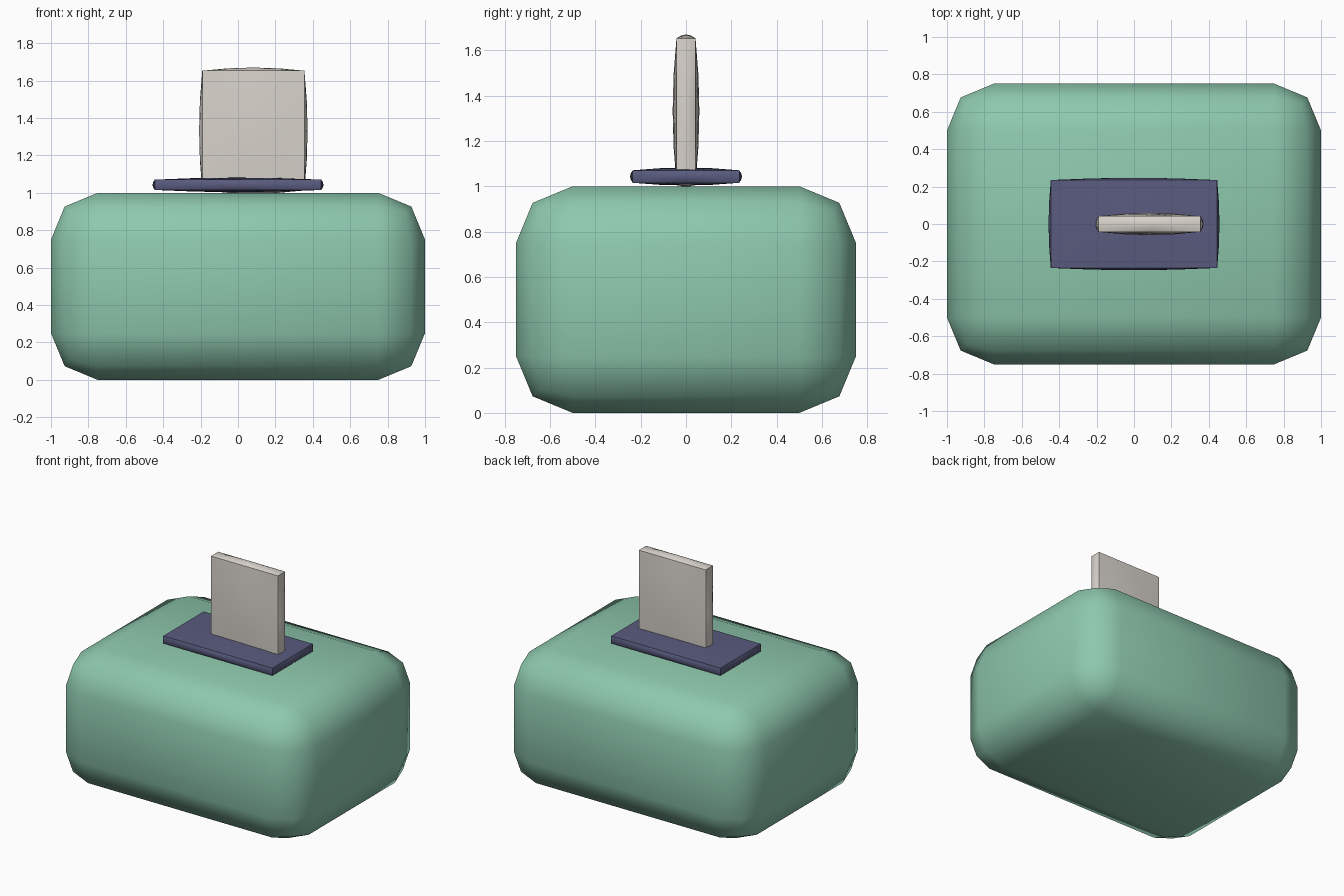
import bpy, bmesh
from mathutils import Vector

if "Cube" in bpy.data.objects:
    bpy.data.objects.remove(bpy.data.objects["Cube"])


def material(name, rgb):
    m = bpy.data.materials.new(name)
    m.diffuse_color = (*rgb, 1)
    m.use_nodes = True
    m.node_tree.nodes["Principled BSDF"].inputs["Base Color"].default_value = m.diffuse_color
    return m


def box(name, size, centre, mat, cuts=0, bulge=0):
    """Box with straight edges whose faces may puff outwards by `bulge`."""
    bm = bmesh.new()
    bmesh.ops.create_cube(bm, size=2)
    if cuts:
        bmesh.ops.subdivide_edges(bm, edges=bm.edges[:], cuts=cuts, use_grid_fill=True)
    half = Vector(size) / 2
    for v in bm.verts:
        u = v.co.copy()
        for i in range(3):
            j, k = (i + 1) % 3, (i + 2) % 3
            puff = bulge * (1 - u[j] ** 2) * (1 - u[k] ** 2)
            v.co[i] = u[i] * (half[i] + puff)
    me = bpy.data.meshes.new(name)
    bm.to_mesh(me)
    bm.free()
    me.materials.append(mat)
    ob = bpy.data.objects.new(name, me)
    ob.location = centre
    bpy.context.collection.objects.link(ob)
    return ob


def smooth(ob, angle):
    bpy.ops.object.select_all(action='DESELECT')
    ob.select_set(True)
    bpy.context.view_layer.objects.active = ob
    bpy.ops.object.shade_smooth_by_angle(angle=angle)


green = material("soft green", (0.27, 0.58, 0.42))
navy = material("slate blue", (0.10, 0.105, 0.21))
paper = material("tissue white", (0.69, 0.65, 0.60))

# rounded box body
body = box("box_body", (2, 1.5, 1), (0, 0, 0.5), green)
bev = body.modifiers.new("round", 'BEVEL')
bev.width = 0.25
bev.segments = 2
for p in body.data.polygons:
    p.use_smooth = True

# slot plate on top
plate = box("slot_plate", (0.89, 0.47, 0.055), (0, 0, 1.043), navy, 3, 0.012)
smooth(plate, 0.6)

# tissue standing up through the slot
tissue = box("tissue", (0.546, 0.084, 0.64), (0.082, 0, 1.333), paper, 3, 0.017)
smooth(tissue, 0.6)
